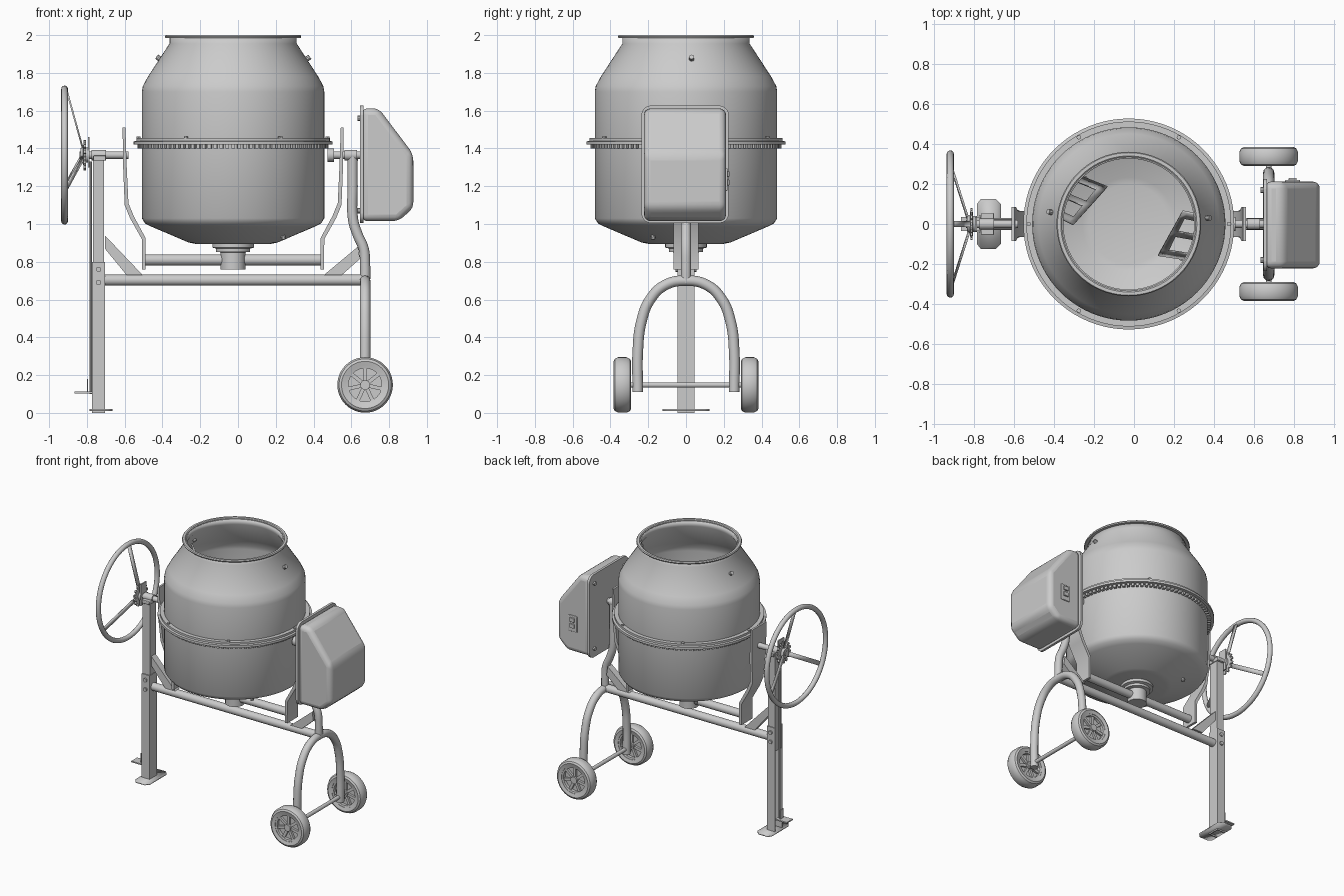
import bpy, bmesh, math
from mathutils import Vector, Matrix

if "Cube" in bpy.data.objects:
    bpy.data.objects.remove(bpy.data.objects["Cube"])

grey = bpy.data.materials.new("light grey")
grey.diffuse_color = (0.6, 0.6, 0.6, 1)
grey.use_nodes = True
grey.node_tree.nodes["Principled BSDF"].inputs["Base Color"].default_value = grey.diffuse_color
CX = -0.026          # drum axis x
AZ = 1.365           # tilt shaft height


def finish(ob, bevel=0, seg=3, solid=0):
    ob.data.materials.clear()
    ob.data.materials.append(grey)
    if solid:
        m = ob.modifiers.new("thickness", 'SOLIDIFY')
        m.thickness, m.offset = solid, -1
    if bevel:
        m = ob.modifiers.new("bevel", 'BEVEL')
        m.width, m.segments, m.limit_method = bevel, seg, 'ANGLE'
    bpy.ops.object.select_all(action='DESELECT')
    ob.select_set(True)
    bpy.context.view_layer.objects.active = ob
    bpy.ops.object.shade_smooth_by_angle(angle=math.radians(35))
    return ob


def obj(name, bm, **kw):
    bmesh.ops.recalc_face_normals(bm, faces=bm.faces)
    me = bpy.data.meshes.new(name)
    bm.to_mesh(me)
    bm.free()
    ob = bpy.data.objects.new(name, me)
    bpy.context.collection.objects.link(ob)
    return finish(ob, **kw)


def box(name, lo, hi, **kw):
    lo, hi = Vector(lo), Vector(hi)
    bm = bmesh.new()
    bmesh.ops.create_cube(bm, size=1, matrix=Matrix.Translation((lo + hi) / 2) @ Matrix.Diagonal((*(hi - lo), 1)))
    return obj(name, bm, **kw)


def cyl(name, a, b, r, n=24):
    a, b = Vector(a), Vector(b)
    rot = (b - a).to_track_quat('Z', 'Y').to_matrix().to_4x4()
    bm = bmesh.new()
    bmesh.ops.create_cone(bm, cap_ends=True, segments=n, radius1=r, radius2=r, depth=(b - a).length,
                          matrix=Matrix.Translation((a + b) / 2) @ rot)
    return obj(name, bm)


def lathe(name, prof, at, axis='Z', n=64, closed=False, **kw):
    """Turn (radius, height) points about an axis through a point."""
    rot = Vector({'X': (1, 0, 0), 'Y': (0, 1, 0), 'Z': (0, 0, 1)}[axis]).to_track_quat('Z', 'Y').to_matrix().to_4x4()
    bm = bmesh.new()
    rings = []
    for r, h in prof:
        k = 1 if r == 0 else n
        rings.append([bm.verts.new((r * math.cos(2 * math.pi * i / n), r * math.sin(2 * math.pi * i / n), h))
                      for i in range(k)])
    pairs = list(zip(rings, rings[1:])) + ([(rings[-1], rings[0])] if closed else [])
    for p, q in pairs:
        for i in range(n):
            vs = [p[i % len(p)], p[(i + 1) % len(p)], q[(i + 1) % len(q)], q[i % len(q)]]
            bm.faces.new(list(dict.fromkeys(vs)))
    bm.transform(Matrix.Translation(at) @ rot)
    return obj(name, bm, **kw)


def tube(name, pts, r):
    cu = bpy.data.curves.new(name, 'CURVE')
    cu.dimensions, cu.bevel_depth, cu.bevel_resolution = '3D', r, 4
    cu.resolution_u, cu.use_fill_caps = 8, True
    sp = cu.splines.new('BEZIER')
    sp.bezier_points.add(len(pts) - 1)
    for bp, p in zip(sp.bezier_points, pts):
        bp.co = p
        bp.handle_left_type = bp.handle_right_type = 'AUTO'
    ob = bpy.data.objects.new(name, cu)
    bpy.context.collection.objects.link(ob)
    bpy.ops.object.select_all(action='DESELECT')
    ob.select_set(True)
    bpy.context.view_layer.objects.active = ob
    bpy.ops.object.convert(target='MESH')
    return finish(bpy.context.object)


def slab(name, pts, y0, y1, taper=None, **kw):
    """Extrude an x-z outline along y."""
    bm = bmesh.new()
    f = bm.faces.new([bm.verts.new((x, y0, z)) for x, z in pts])
    ext = bmesh.ops.extrude_face_region(bm, geom=[f])['geom']
    bmesh.ops.translate(bm, vec=(0, y1 - y0, 0), verts=[v for v in ext if isinstance(v, bmesh.types.BMVert)])
    for v in bm.verts:
        if taper:
            v.co.y *= taper(v.co.z)
    return obj(name, bm, **kw)


# Drum shell, rolled lip and ring gear
lathe("drum", [(0, .895), (.2, .895), (.235, .902), (.43, .985), (.465, 1.002), (.483, 1.03), (.483, 1.70),
               (.478, 1.73), (.451, 1.78), (.337, 1.955), (.337, 1.99)], (CX, 0, 0), n=80, solid=.01)
lathe("drum_lip", [(.334, 1.985), (.358, 1.985), (.361, 1.993), (.356, 2.0), (.34, 2.0), (.334, 1.995)],
      (CX, 0, 0), n=80, closed=True)
lathe("ring_flange", [(.478, 1.42), (.527, 1.42), (.527, 1.437), (.512, 1.44), (.512, 1.455), (.478, 1.455)],
      (CX, 0, 0), n=80, closed=True)
bm = bmesh.new()
for i in range(100):
    bmesh.ops.create_cube(bm, size=1, matrix=Matrix.Translation((CX, 0, 1.412)) @ Matrix.Rotation(i * math.tau / 100, 4, 'Z')
                          @ Matrix.Translation((.493, 0, 0)) @ Matrix.Diagonal((.026, .018, .022, 1)))
obj("ring_teeth", bm)
for i in range(6):
    a = math.tau * i / 6
    x, y = CX + .5 * math.cos(a), .5 * math.sin(a)
    cyl("ring_bolt", (x, y, 1.45), (x, y, 1.463), .011, 8)

# Bottom hub
lathe("drum_hub", [(0, .76), (.066, .76), (.066, .85), (.09, .853), (.09, .87), (.11, .875), (.11, .897), (0, .897)],
      (CX, 0, 0), n=40)

# Two mixing paddles with windows, and their bolts
U, V = [0, .2, .8, 1], [0, .13, .46, .56, .87, 1]
bi, bo, ti, to = Vector((.145, -.16, 1.0)), Vector((.34, -.19, 1.05)), Vector((.265, .06, 1.72)), Vector((.40, .03, 1.83))
for ang in (0, math.radians(167)):
    rot = Matrix.Translation((CX, 0, 0)) @ Matrix.Rotation(ang, 4, 'Z')
    bm = bmesh.new()
    g = [[bm.verts.new(rot @ bi.lerp(bo, u).lerp(ti.lerp(to, u), v)) for u in U] for v in V]
    for j in range(5):
        for i in range(3):
            if not (i == 1 and j in (1, 3)):
                bm.faces.new((g[j][i], g[j][i + 1], g[j + 1][i + 1], g[j + 1][i]))
    obj("mixing_paddle", bm, solid=.01)
    cyl("paddle_bolt", rot @ Vector((.37, .03, 1.86)), rot @ Vector((.407, .03, 1.885)), .014, 10)
    cyl("paddle_bolt", rot @ Vector((.26, -.17, .96)), rot @ Vector((.267, -.175, .917)), .012, 10)

# Cradle: two bent side straps and a cross tube
out = [(.585, 1.51), (.582, 1.3), (.574, 1.1), (.545, 1.03), (.483, .92), (.481, .76)]
inn = [(.463, .76), (.463, .925), (.525, 1.04), (.554, 1.11), (.563, 1.3), (.57, 1.51)]
for name, s in (("left_strap", -1), ("right_strap", 1)):
    slab(name, [(CX + s * x, z) for x, z in out + inn], -.065, .065,
         taper=lambda z: 1.3 if z > 1.2 else 1.0)
cyl("cradle_tube", (-.49, 0, .81), (.44, 0, .81), .029)

# Main frame tube and gussets
cyl("frame_tube", (-.72, 0, .703), (.67, 0, .703), .029)
slab("left_gusset", [(-.705, .94), (-.705, .87), (-.59, .73), (-.505, .73)], -.025, .025)
slab("right_gusset", [(.635, .88), (.455, .73), (.55, .73), (.645, .815)], -.025, .025)

# Left post: open channel below, box above, foot plate
box("post_web", (-.712, -.045, 0), (-.705, .045, .80))
for s in (-1, 1):
    box("post_flange", (-.772, s * .0415 - .0035, 0), (-.705, s * .0415 + .0035, .80))
    for z in (.69, .76):
        cyl("post_bolt", (-.738, s * .04, z), (-.738, s * .056, z), .014, 8)
box("upper_post", (-.768, -.037, .62), (-.709, .037, 1.36))
bm = bmesh.new()
f = bm.faces.new([bm.verts.new((x, y, .01)) for x, y in
                  [(-.785, -.10), (-.765, -.125), (-.69, -.125), (-.665, -.10),
                   (-.665, .10), (-.69, .125), (-.765, .125), (-.785, .10)]])
obj("foot_plate", bm, solid=.01)

# Foot pedal and lock rod
cyl("lock_rod", (-.78, 0, .10), (-.78, 0, 1.33), .007, 10)
box("foot_pedal", (-.865, -.035, .103), (-.765, .035, .112))
box("pedal_tab", (-.80, -.02, .11), (-.793, .02, .18))
box("lock_plate", (-.795, -.035, 1.30), (-.785, .035, 1.46))

# Tilt shaft, clamps and hand wheel
cyl("left_shaft", (-.84, 0, AZ), (-.58, 0, AZ), .02)
cyl("left_collar", (-.775, 0, AZ), (-.70, 0, AZ), .028)
box("shaft_clamp", (-.765, -.055, 1.335), (-.70, .055, 1.362), bevel=.005)
bm = bmesh.new()
for i in range(14):
    bmesh.ops.create_cube(bm, size=1, matrix=Matrix.Translation((-.812, 0, AZ)) @ Matrix.Rotation(i * math.tau / 14, 4, 'X')
                          @ Matrix.Translation((0, 0, .068)) @ Matrix.Diagonal((.012, .017, .026, 1)))
obj("lock_teeth", bm)
lathe("lock_disc", [(0, -.835), (.035, -.835), (.045, -.82), (.064, -.818), (.064, -.806), (.04, -.804), (.04, -.785), (0, -.785)],
      (0, 0, AZ), 'X', 32)
lathe("hand_wheel_rim", [(.35 + .018 * math.cos(i * math.tau / 12), .018 * math.sin(i * math.tau / 12)) for i in range(12)],
      (-.918, 0, AZ), 'X', 72, closed=True)
for i in range(3):
    bm = bmesh.new()
    ring = [bm.verts.new(p) for p in [(-.825, -.016, .03), (-.825, .016, .03), (-.912, .016, .345), (-.912, -.016, .345)]]
    bm.faces.new(ring)
    bm.transform(Matrix.Translation((0, 0, AZ)) @ Matrix.Rotation(i * math.tau / 3, 4, 'X'))
    obj("hand_wheel_spoke", bm, solid=.009)

# Drive shaft and pinion on the right
cyl("right_shaft", (.48, 0, AZ), (.66, 0, AZ), .02)
cyl("drive_pinion", (.475, 0, AZ), (.507, 0, AZ), .036, 16)
cyl("right_collar", (.565, 0, AZ), (.63, 0, AZ), .028)

# Right leg, fork, axle
tube("right_leg", [(.607, 0, 1.36), (.607, 0, 1.2), (.61, 0, 1.02), (.635, 0, .94), (.665, 0, .87), (.673, 0, .78), (.673, 0, .69)], .027)
half = [(.255, .11), (.255, .33), (.237, .48), (.19, .60), (.11, .677)]
tube("wheel_fork", [(.673, y, z) for y, z in half] + [(.673, 0, .70)] + [(.673, -y, z) for y, z in half[::-1]], .028)
cyl("axle", (.673, -.37, .148), (.673, .37, .148), .014)

# Road wheels
for s in (-1, 1):
    c = (.673, s * .337, .148)
    lathe("tyre", [(.10, -.04), (.125, -.047), (.138, -.04), (.147, -.022), (.147, .022), (.138, .04), (.125, .047), (.10, .04)],
          c, 'Y', 48, closed=True)
    lathe("wheel_rim", [(.088, -.034), (.104, -.038), (.104, .038), (.088, .034)], c, 'Y', 48, closed=True)
    cyl("wheel_disc", (c[0], c[1] - .012, c[2]), (c[0], c[1] + .012, c[2]), .095, 40)
    cyl("wheel_hub", (c[0], c[1] - .04, c[2]), (c[0], c[1] + .04, c[2]), .026, 20)
    bm = bmesh.new()
    for i in range(7):
        bmesh.ops.create_cube(bm, size=1, matrix=Matrix.Translation(c) @ Matrix.Rotation(i * math.tau / 7, 4, 'Y')
                              @ Matrix.Translation((0, 0, .056)) @ Matrix.Diagonal((.02, .056, .072, 1)))
    obj("wheel_spokes", bm)

# Motor housing, back plate, switch and bolts
slab("motor_housing", [(.652, 1.015), (.85, 1.015), (.928, 1.085), (.928, 1.37), (.745, 1.612), (.652, 1.612)],
     -.222, .212, bevel=.035, seg=4)
box("motor_back_plate", (.646, -.236, 1.005), (.664, .226, 1.627))
bp = bpy.data.objects["motor_back_plate"]
bm = bmesh.new()
bm.from_mesh(bp.data)
bmesh.ops.bevel(bm, geom=[e for e in bm.edges if abs(e.verts[0].co.x - e.verts[1].co.x) > .01],
                offset=.05, segments=5, profile=.5, affect='EDGES')
bm.to_mesh(bp.data)
bm.free()
finish(bp)
box("switch_plate", (.755, .205, 1.175), (.83, .22, 1.295), bevel=.005)
for z in (1.205, 1.25):
    box("switch_button", (.773, .215, z), (.812, .23, z + .03), bevel=.003)
for y in (-.18, .17):
    for z in (1.07, 1.56):
        cyl("housing_bolt", (.633, y, z), (.648, y, z), .014, 8)
